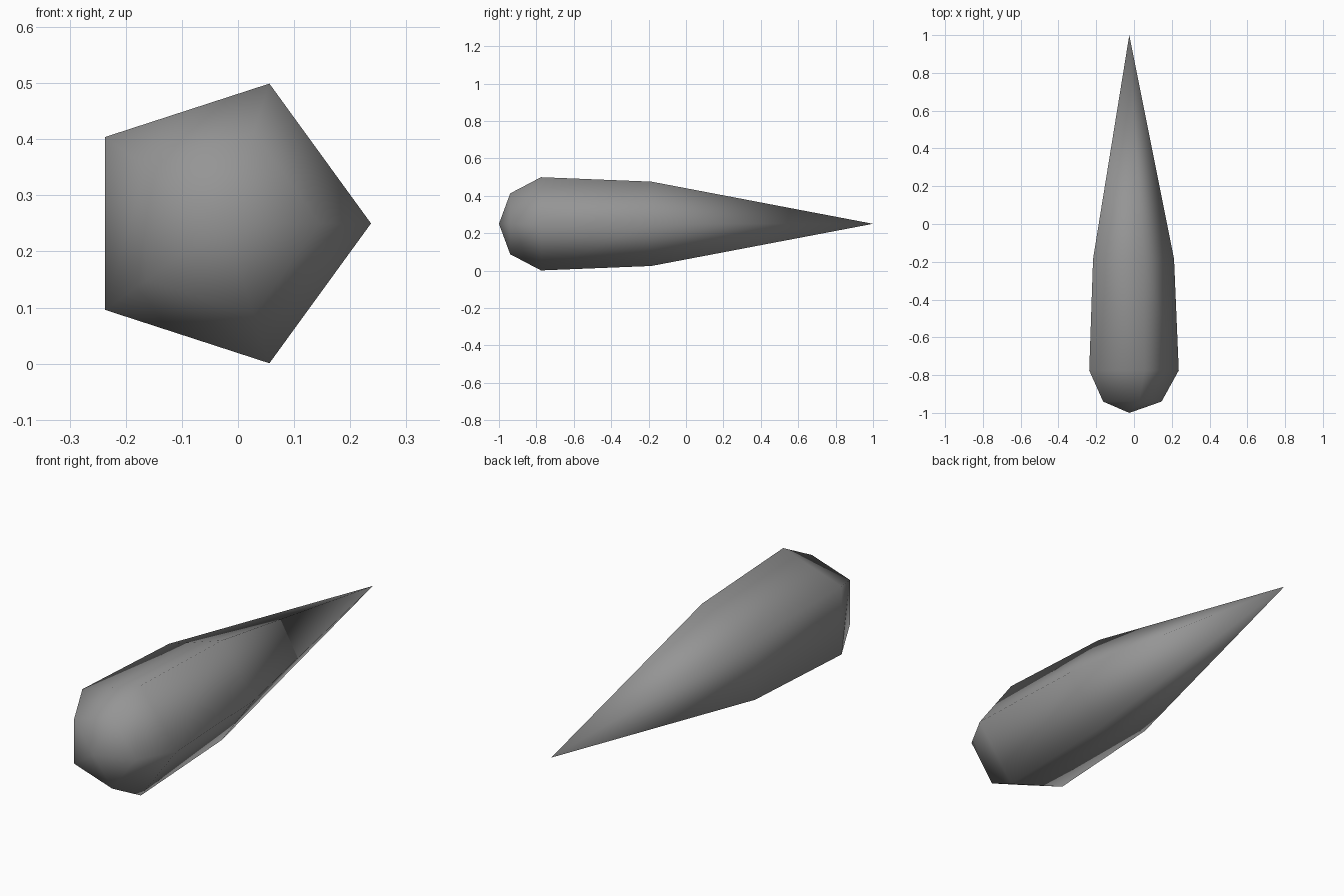
import bpy, bmesh
from math import cos, sin, tau

cube = bpy.data.objects.get("Cube")
if cube:
    bpy.data.objects.remove(cube)

SIDES = 5
CENTRE_X, CENTRE_Z = -0.025, 0.25

# Plain grey surface
grey = bpy.data.materials.new("grey")
grey.use_nodes = True
colour = (0.3, 0.3, 0.3, 1)
grey.diffuse_color = colour
grey.node_tree.nodes["Principled BSDF"].inputs["Base Color"].default_value = colour

# Tapered body: five-sided rings (y, radius) between two pointed ends
rings_profile = [(-0.94, 0.171), (-0.775, 0.262), (-0.185, 0.237)]
bm = bmesh.new()
rings = [[bm.verts.new((CENTRE_X + r * cos(tau * i / SIDES), y,
                        CENTRE_Z + r * sin(tau * i / SIDES)))
          for i in range(SIDES)] for y, r in rings_profile]
nose = bm.verts.new((CENTRE_X, -1, CENTRE_Z))
tail = bm.verts.new((CENTRE_X, 1, CENTRE_Z))
for i in range(SIDES):
    j = (i + 1) % SIDES
    bm.faces.new((nose, rings[0][i], rings[0][j]))
    for a, b in zip(rings, rings[1:]):
        bm.faces.new((a[i], a[j], b[j], b[i]))
    bm.faces.new((tail, rings[-1][i], rings[-1][j]))
bmesh.ops.recalc_face_normals(bm, faces=bm.faces)
for face in bm.faces:
    face.smooth = True

mesh = bpy.data.meshes.new("tapered_body")
bm.to_mesh(mesh)
bm.free()
mesh.materials.append(grey)
body = bpy.data.objects.new("tapered_body", mesh)
bpy.context.collection.objects.link(body)
